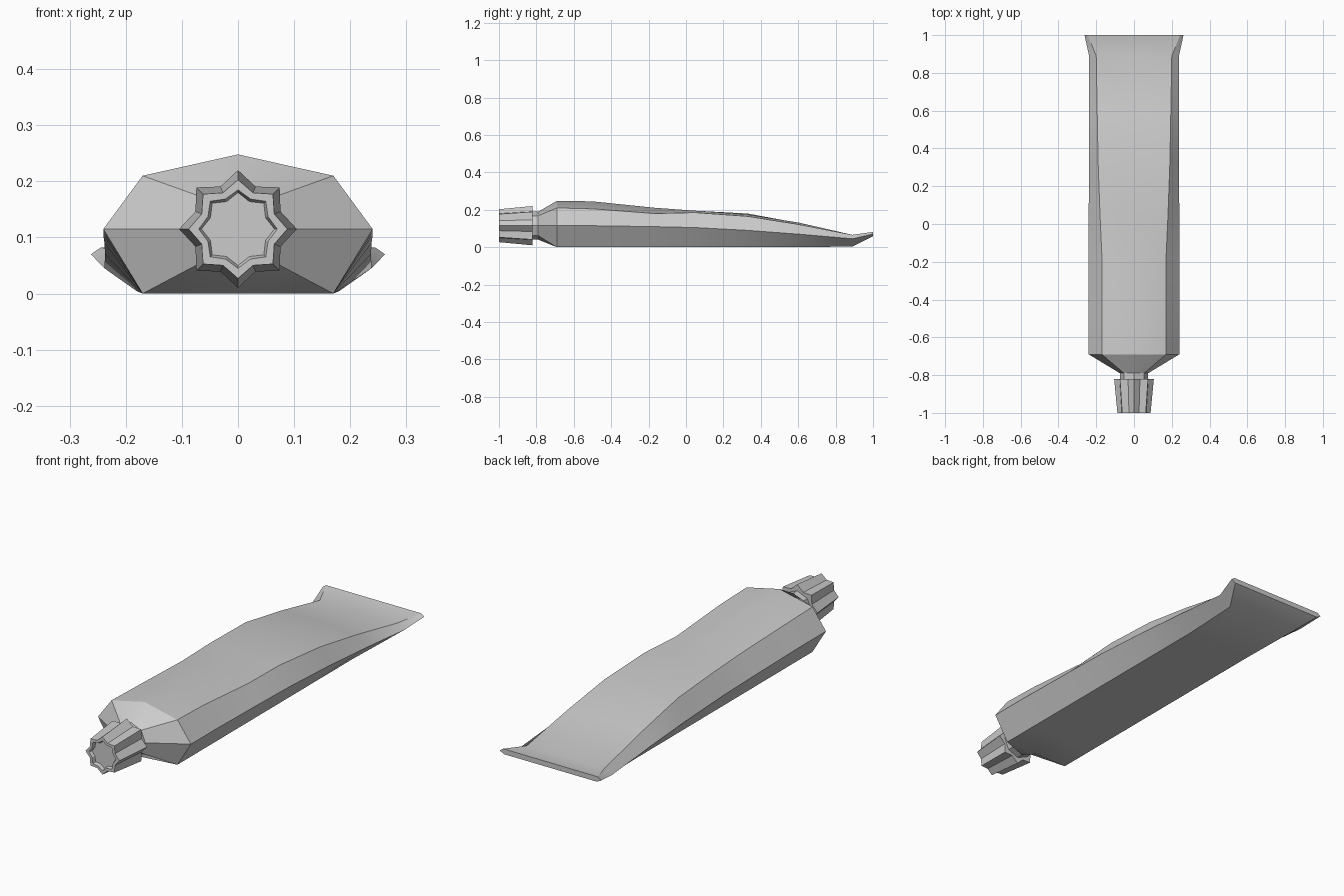
import bpy, bmesh
from math import sin, cos, pi, radians

if "Cube" in bpy.data.objects:
    bpy.data.objects.remove(bpy.data.objects["Cube"])

AXIS_Z = 0.115
grey = bpy.data.materials.new("plain grey")
grey.use_nodes = True
grey.diffuse_color = (0.6, 0.6, 0.6, 1)
grey.node_tree.nodes["Principled BSDF"].inputs["Base Color"].default_value = (0.6, 0.6, 0.6, 1)


def loft(name, rings, angle):
    """Skin a list of equal-length rings and close both ends."""
    bm = bmesh.new()
    loops = [[bm.verts.new(p) for p in ring] for ring in rings]
    n = len(loops[0])
    for a, b in zip(loops, loops[1:]):
        for i in range(n):
            j = (i + 1) % n
            bm.faces.new((a[i], a[j], b[j], b[i]))
    bm.faces.new(loops[0][::-1])
    bm.faces.new(loops[-1])
    bmesh.ops.recalc_face_normals(bm, faces=bm.faces)
    mesh = bpy.data.meshes.new(name)
    bm.to_mesh(mesh)
    bm.free()
    mesh.materials.append(grey)
    obj = bpy.data.objects.new(name, mesh)
    bpy.context.collection.objects.link(obj)
    bpy.ops.object.select_all(action='DESELECT')
    obj.select_set(True)
    bpy.context.view_layer.objects.active = obj
    bpy.ops.object.shade_smooth_by_angle(angle=radians(angle))
    return obj


def section(y, base, bx, sx, side, tx, right, left, peak):
    """Eight-sided tube section, starting at the bottom centre."""
    return [(0, y, base), (bx, y, base), (sx, y, side), (tx, y, right),
            (0, y, peak), (-tx, y, left), (-sx, y, side), (-bx, y, base)]


def star(y, tip, notch):
    """Eight-pointed ring around the cap axis."""
    ring = []
    for i in range(16):
        r, a = (notch if i % 2 else tip), i * pi / 8
        ring.append((r * cos(a), y, AXIS_Z + r * sin(a)))
    return ring


def circle(y, r):
    return [(r * sin(i * pi / 4), y, AXIS_Z - r * cos(i * pi / 4)) for i in range(8)]


# Squeezed tube body, flattening towards the crimped tail
body = [
    section(-0.69, 0, 0.17, 0.24, 0.115, 0.17, 0.21, 0.21, 0.248),
    section(-0.50, 0, 0.17, 0.24, 0.115, 0.17, 0.205, 0.205, 0.245),
    section(-0.17, 0, 0.17, 0.24, 0.11, 0.17, 0.18, 0.195, 0.211),
    section(0.05, 0, 0.17, 0.24, 0.105, 0.18, 0.185, 0.192, 0.195),
    section(0.33, 0, 0.17, 0.238, 0.09, 0.19, 0.165, 0.18, 0.175),
    section(0.60, 0, 0.17, 0.237, 0.07, 0.195, 0.122, 0.13, 0.132),
    section(0.89, 0.004, 0.18, 0.238, 0.045, 0.2, 0.066, 0.066, 0.066),
    section(1.00, 0.058, 0.24, 0.262, 0.07, 0.245, 0.082, 0.082, 0.082),
]
# Neck and sloping shoulder run straight into the body
loft("tube_body", [circle(-0.83, 0.075), circle(-0.79, 0.075)] + body, 30)

# Fluted cap with a shallow recessed end
loft("cap", [star(-0.82, 0.105, 0.082), star(-1.0, 0.088, 0.07),
             star(-1.0, 0.07, 0.058), star(-0.985, 0.065, 0.053)], 20)
